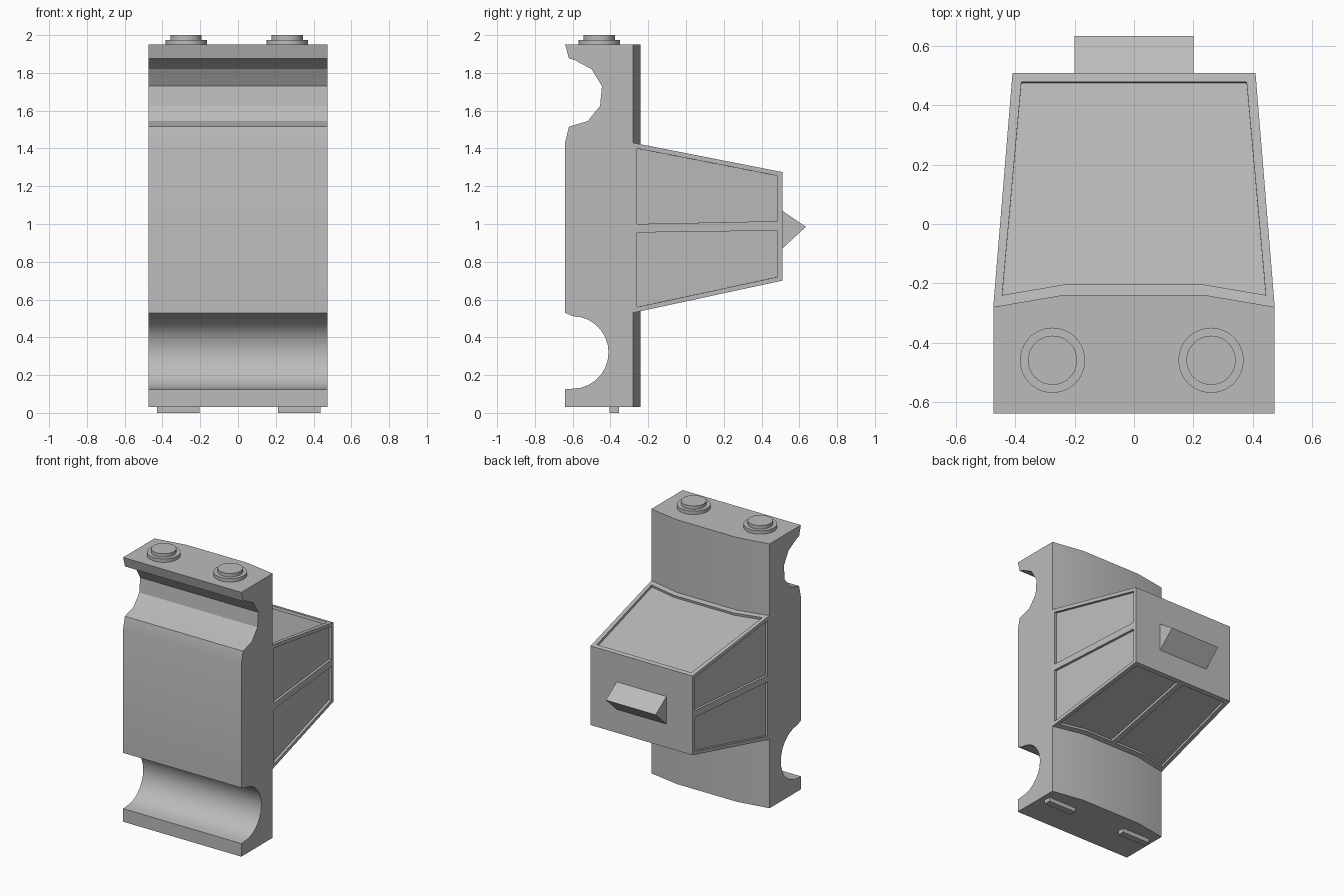
import bpy
import math
from mathutils import Vector

cube = bpy.data.objects.get("Cube")
if cube:
    bpy.data.objects.remove(cube, do_unlink=True)

GREY = (0.5, 0.5, 0.5, 1)
mat = bpy.data.materials.new("plain grey")
mat.use_nodes = True
mat.diffuse_color = GREY
mat.node_tree.nodes["Principled BSDF"].inputs["Base Color"].default_value = GREY


def make_loft(name, loops):
    """Solid skinned through equal-length loops, closed by end caps."""
    n = len(loops[0])
    verts = [p for loop in loops for p in loop]
    faces = [tuple(range(n)), tuple(range(len(verts) - n, len(verts)))]
    for s in range(len(loops) - 1):
        for i in range(n):
            j = (i + 1) % n
            faces.append((s * n + i, s * n + j, (s + 1) * n + j, (s + 1) * n + i))
    mesh = bpy.data.meshes.new(name)
    mesh.from_pydata(verts, [], faces)
    mesh.materials.append(mat)
    obj = bpy.data.objects.new(name, mesh)
    bpy.context.collection.objects.link(obj)
    bpy.ops.object.select_all(action='DESELECT')
    obj.select_set(True)
    bpy.context.view_layer.objects.active = obj
    bpy.ops.object.mode_set(mode='EDIT')
    bpy.ops.mesh.select_all(action='SELECT')
    bpy.ops.mesh.normals_make_consistent(inside=False)
    bpy.ops.object.mode_set(mode='OBJECT')
    return obj


def cut_panel(target, points, normal, depth=0.018):
    """Sink a flat panel into a face of the target."""
    points = [Vector(p) for p in points]
    normal = Vector(normal).normalized()
    cutter = make_loft("panel_cutter", [[p + normal * d for p in points] for d in (-depth, 0.03)])
    cutter.hide_render = True
    mod = target.modifiers.new("panel", 'BOOLEAN')
    mod.operation = 'DIFFERENCE'
    mod.solver = 'EXACT'
    mod.object = cutter
    bpy.context.view_layer.objects.active = target
    bpy.ops.object.modifier_apply(modifier=mod.name)
    bpy.data.objects.remove(cutter, do_unlink=True)


# Upright slab: faceted groove above, round groove below, bowed back
front = [(-0.64, 1.95), (-0.62, 1.877), (-0.59, 1.868), (-0.5, 1.82), (-0.445, 1.73),
         (-0.455, 1.625), (-0.52, 1.545), (-0.62, 1.515), (-0.64, 1.43), (-0.64, 0.53)]
for k in range(15):
    a = math.radians(90 - 180 * k / 14)
    front.append((-0.6 + 0.19 * math.cos(a), 0.32 + 0.192 * math.sin(a)))
front += [(-0.64, 0.125), (-0.64, 0.03)]
stations = [(-0.475, -0.28), (-0.24, -0.24), (0.24, -0.24), (0.475, -0.28)]
slab = make_loft("slab", [[(x, y, z) for y, z in front + [(back, 0.03), (back, 1.95)]]
                          for x, back in stations])
bpy.ops.object.shade_smooth_by_angle(angle=math.radians(20))

# Tapered housing on the back
Y0, Y1 = -0.28, 0.51


def taper(y, start, end):
    return start + (end - start) * (y - Y0) / (Y1 - Y0)


def half_width(y):
    return taper(y, 0.475, 0.41)


def top(y):
    return taper(y, 1.43, 1.275)


def bottom(y):
    return taper(y, 0.53, 0.70)


housing = make_loft("housing", [
    [(-half_width(y), y, bottom(y)), (half_width(y), y, bottom(y)),
     (half_width(y), y, top(y)), (-half_width(y), y, top(y))] for y in (Y0, Y1)])

# Two sunken panels on each side
upper = [(-0.26, 1.0), (-0.26, 1.4), (0.485, 1.255), (0.485, 1.015)]
lower = [(-0.26, 0.56), (-0.26, 0.955), (0.485, 0.965), (0.485, 0.72)]
for side in (-1, 1):
    for panel in (upper, lower):
        cut_panel(housing, [(side * half_width(y), y, z) for y, z in panel],
                  (side, 0.065 / 0.79, 0))

# One sunken panel on top
outline = [(-0.38, 0.48), (-0.445, -0.24), (-0.24, -0.205),
           (0.24, -0.205), (0.445, -0.24), (0.38, 0.48)]
cut_panel(housing, [(x, y, top(y)) for x, y in outline], (0, 0.155 / 0.79, 1))

# Two sunken panels underneath, split by a rib
half = [(0.02, 0.48), (0.02, -0.205), (0.24, -0.205), (0.445, -0.24), (0.38, 0.48)]
for side in (-1, 1):
    cut_panel(housing, [(side * x, y, bottom(y)) for x, y in half], (0, 0.17 / 0.79, -1))

# Wedge catch on the rear face
make_loft("rear_wedge", [[(x, 0.50, 0.87), (x, 0.51, 0.87), (x, 0.635, 0.985),
                          (x, 0.51, 1.07), (x, 0.50, 1.07)] for x in (-0.2, 0.2)])


def add_disc(name, x, radius, z0, z1):
    bpy.ops.mesh.primitive_cylinder_add(vertices=40, radius=radius, depth=z1 - z0,
                                        location=(x, -0.46, (z0 + z1) / 2))
    disc = bpy.context.object
    disc.name = name
    disc.data.materials.append(mat)
    bpy.ops.object.shade_smooth_by_angle(angle=math.radians(30))


# Stepped buttons on top and narrow feet underneath
for label, button_x, foot_x in (("right", -0.275, -0.317), ("left", 0.26, 0.325)):
    add_disc(label + "_button_base", button_x, 0.11, 1.94, 1.975)
    add_disc(label + "_button_cap", button_x, 0.083, 1.965, 2.0)
    foot = [(foot_x + sx * 0.113, -0.38 + sy * 0.025)
            for sx, sy in ((-1, -1), (1, -1), (1, 1), (-1, 1))]
    make_loft(label + "_foot", [[(x, y, z) for x, y in foot] for z in (0, 0.04)])
